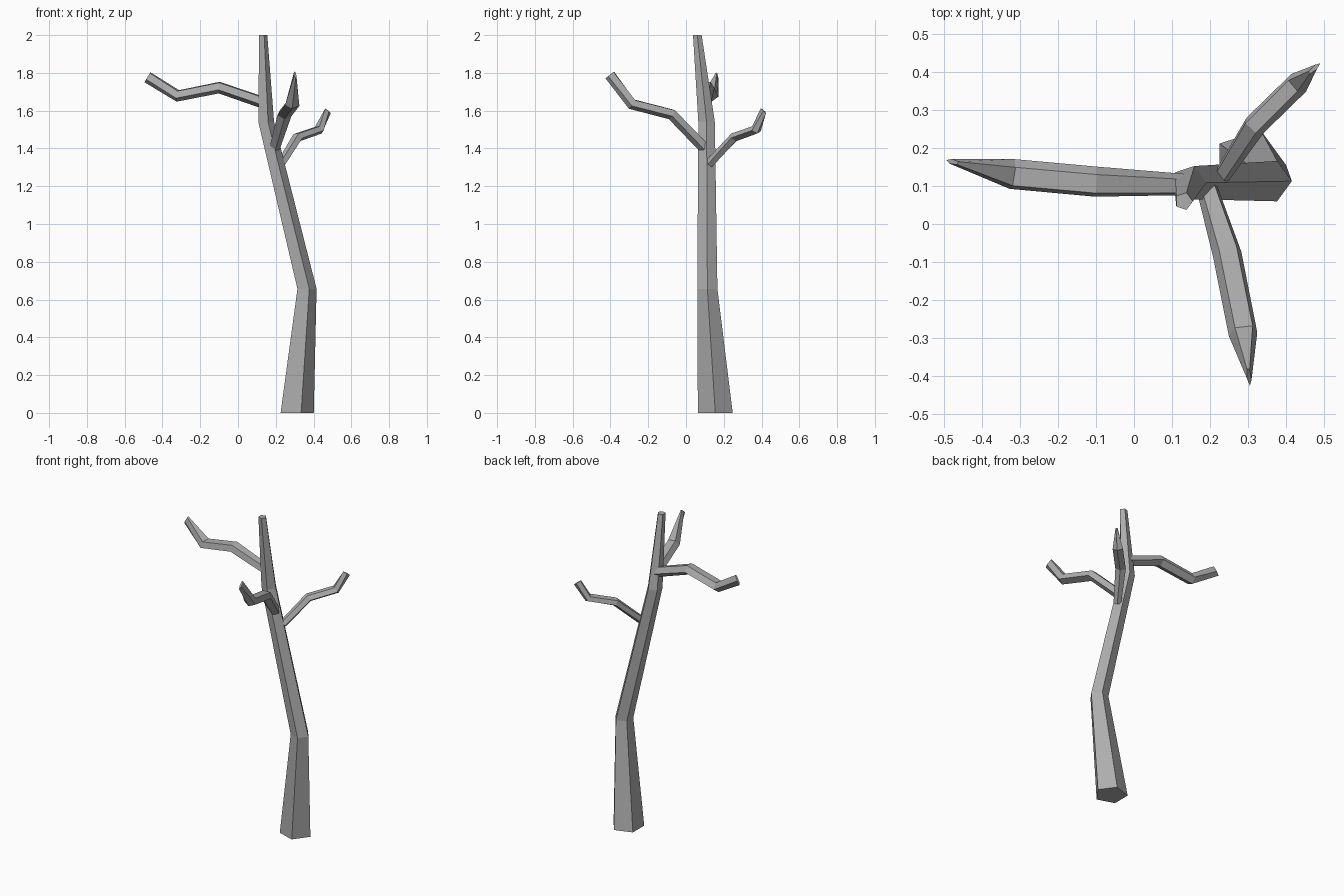
import bpy, math
from mathutils import Vector

if "Cube" in bpy.data.objects:
    bpy.data.objects.remove(bpy.data.objects["Cube"])

SIDES = 5

# Dark grey bark
bark = bpy.data.materials.new("bark")
bark.diffuse_color = (0.42, 0.42, 0.42, 1)
bark.use_nodes = True
bark.node_tree.nodes["Principled BSDF"].inputs["Base Color"].default_value = bark.diffuse_color

def make_tube(name, rings):
    """Join rings of points into a capped, flat-faced tube."""
    n = len(rings[0])
    verts = [p for ring in rings for p in ring]
    faces = [tuple(reversed(range(n))),
             tuple(range(len(verts) - n, len(verts)))]
    for r in range(len(rings) - 1):
        for i in range(n):
            a, b = r * n + i, r * n + (i + 1) % n
            faces.append((a, b, b + n, a + n))
    mesh = bpy.data.meshes.new(name)
    mesh.from_pydata(verts, [], faces)
    mesh.update()
    mesh.materials.append(bark)
    obj = bpy.data.objects.new(name, mesh)
    bpy.context.collection.objects.link(obj)
    return obj

def ring(centre, side, up, w, h, phase=0.0):
    pts = []
    for i in range(SIDES):
        a = phase + i * math.tau / SIDES
        pts.append(centre + side * (w * math.cos(a)) + up * (h * math.sin(a)))
    return pts

def make_branch(name, path, widths, h):
    """Five-sided branch along a path, pinched sideways at its tip."""
    pts = [Vector(p) for p in path]
    rings = []
    for i, p in enumerate(pts):
        before = (p - pts[i - 1]).normalized() if i else Vector()
        after = (pts[i + 1] - p).normalized() if i < len(pts) - 1 else Vector()
        t = (before + after).normalized()
        side = Vector((t.y, -t.x, 0)).normalized()
        up = side.cross(t)
        rings.append(ring(p, side, up, widths[i], h, math.radians(61)))
    make_tube(name, rings)

# Trunk: centre x, y, z and radius of each pentagon
trunk = [(0.304, 0.155, 0.00, 0.097),
         (0.360, 0.113, 0.657, 0.056),
         (0.145, 0.109, 1.54, 0.046),
         (0.131, 0.060, 2.00, 0.024)]
make_tube("trunk", [ring(Vector((x, y, z)), Vector((1, 0, 0)), Vector((0, 1, 0)), r, r)
                    for x, y, z, r in trunk])

# Branches
make_branch("left_branch",
            [(0.13, 0.103, 1.645), (-0.10, 0.110, 1.724),
             (-0.320, 0.130, 1.680), (-0.478, 0.164, 1.778)],
            (0.030, 0.042, 0.042, 0.007), 0.033)
make_branch("front_branch",
            [(0.190, 0.105, 1.396), (0.246, -0.075, 1.582),
             (0.288, -0.285, 1.636), (0.303, -0.402, 1.790)],
            (0.029, 0.040, 0.040, 0.006), 0.031)
make_branch("back_branch",
            [(0.230, 0.125, 1.320), (0.316, 0.258, 1.460),
             (0.430, 0.370, 1.499), (0.475, 0.410, 1.600)],
            (0.023, 0.032, 0.032, 0.006), 0.025)
